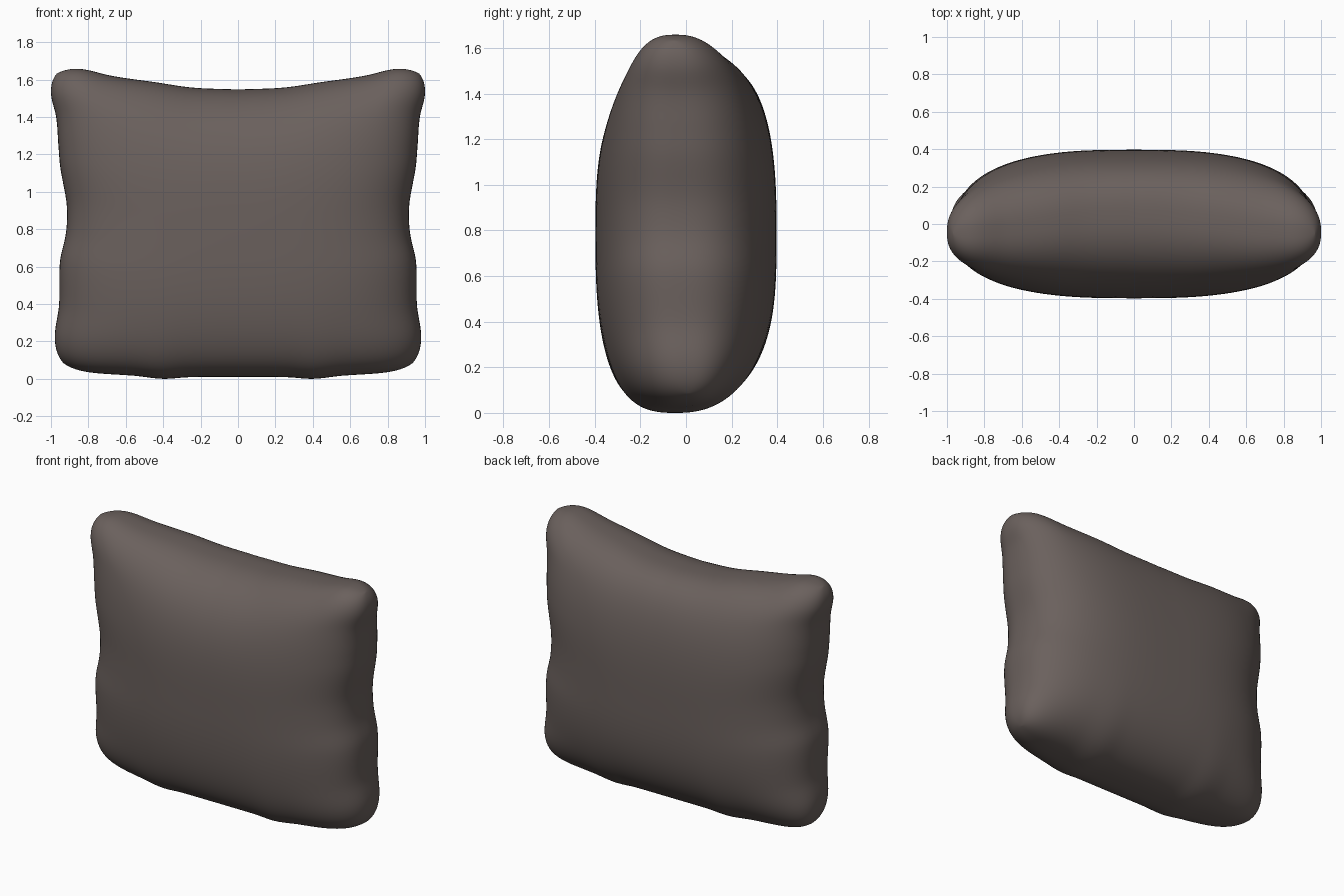
import bpy, bmesh, math

if "Cube" in bpy.data.objects:
    bpy.data.objects.remove(bpy.data.objects["Cube"])

N = 80  # grid cells per side


def curve(points, t):
    """Smooth (Catmull-Rom style) interpolation through (t, value) points."""
    n = len(points)

    def slope(i):
        a, b = points[max(i - 1, 0)], points[min(i + 1, n - 1)]
        return (b[1] - a[1]) / (b[0] - a[0])
    for i in range(n - 1):
        (x0, y0), (x1, y1) = points[i], points[i + 1]
        if t <= x1 or i == n - 2:
            h = x1 - x0
            f = min(max((t - x0) / h, 0), 1)
            return (y0 * (1 + 2 * f) * (1 - f) ** 2 + slope(i) * h * f * (1 - f) ** 2
                    + y1 * f * f * (3 - 2 * f) + slope(i + 1) * h * f * f * (f - 1))


# Outline of the cushion seen from the front
SIDE = [(-1, .99), (-.8, .982), (-.6, .957), (-.3, .952), (-.12, .922), (0, .914),
        (.12, .918), (.35, .950), (.5, .960), (.7, .973), (.85, 1.006), (1, 1.027)]
TOP = [(0, 1.55), (.25, 1.56), (.45, 1.588), (.7, 1.624), (.87, 1.668), (1, 1.685)]
BOTTOM = [(0, .014), (.28, .012), (.43, .003), (.6, .02), (.85, .032), (1, .038)]


def point(i, j, side):
    s, t = -1 + 2 * i / N, -1 + 2 * j / N
    u, v = math.sin(s * math.pi / 2), math.sin(t * math.pi / 2)
    au, av = min(abs(u), 1), min(abs(v), 1)
    # rounded corners
    ru, rv = u * (1 - .057 * av ** 13), v * (1 - .06 * au ** 13)
    x = ru * curve(SIDE, v)
    zb, zt = curve(BOTTOM, au), curve(TOP, au)
    z = zb + (zt - zb) * (rv + 1) / 2
    # stuffed thickness, fading to the seam, plumper at the corners
    puff = max(0, (1 - au ** 2.9) * (1 - av ** 2.9)) ** .39
    puff *= 1 + .25 * (au * av) ** 4
    # the seam leans forward, except at the lower corners and the top middle
    seam = -.05 * (1 - (1 - au ** 4) * (1 - av ** 4))
    seam += .06 * au ** 4 * max(0, -v) ** 2
    seam += .09 * max(0, v) ** 4 * (1 - au ** 2) ** 2
    seam += .03 * au ** 4 * (1 - av ** 2)
    return x, seam + side * .397 * puff, z


# Cushion: front and back sheets joined along a shared seam
bm = bmesh.new()
sheets = {}
for side in (-1, 1):
    for i in range(N + 1):
        for j in range(N + 1):
            if side == 1 and (i in (0, N) or j in (0, N)):
                sheets[1, i, j] = sheets[-1, i, j]
            else:
                sheets[side, i, j] = bm.verts.new(point(i, j, side))
for side in (-1, 1):
    for i in range(N):
        for j in range(N):
            q = [sheets[side, i, j], sheets[side, i + 1, j],
                 sheets[side, i + 1, j + 1], sheets[side, i, j + 1]]
            bm.faces.new(q if side == -1 else q[::-1])
low = min(v.co.z for v in bm.verts)
for v in bm.verts:
    v.co.z -= low
bmesh.ops.recalc_face_normals(bm, faces=bm.faces)
for f in bm.faces:
    f.smooth = True

mesh = bpy.data.meshes.new("cushion")
bm.to_mesh(mesh)
bm.free()
cushion = bpy.data.objects.new("cushion", mesh)
bpy.context.collection.objects.link(cushion)

fabric = bpy.data.materials.new("warm grey fabric")
fabric.diffuse_color = (.145, .118, .109, 1)
fabric.use_nodes = True
fabric.node_tree.nodes["Principled BSDF"].inputs["Base Color"].default_value = fabric.diffuse_color
mesh.materials.append(fabric)
